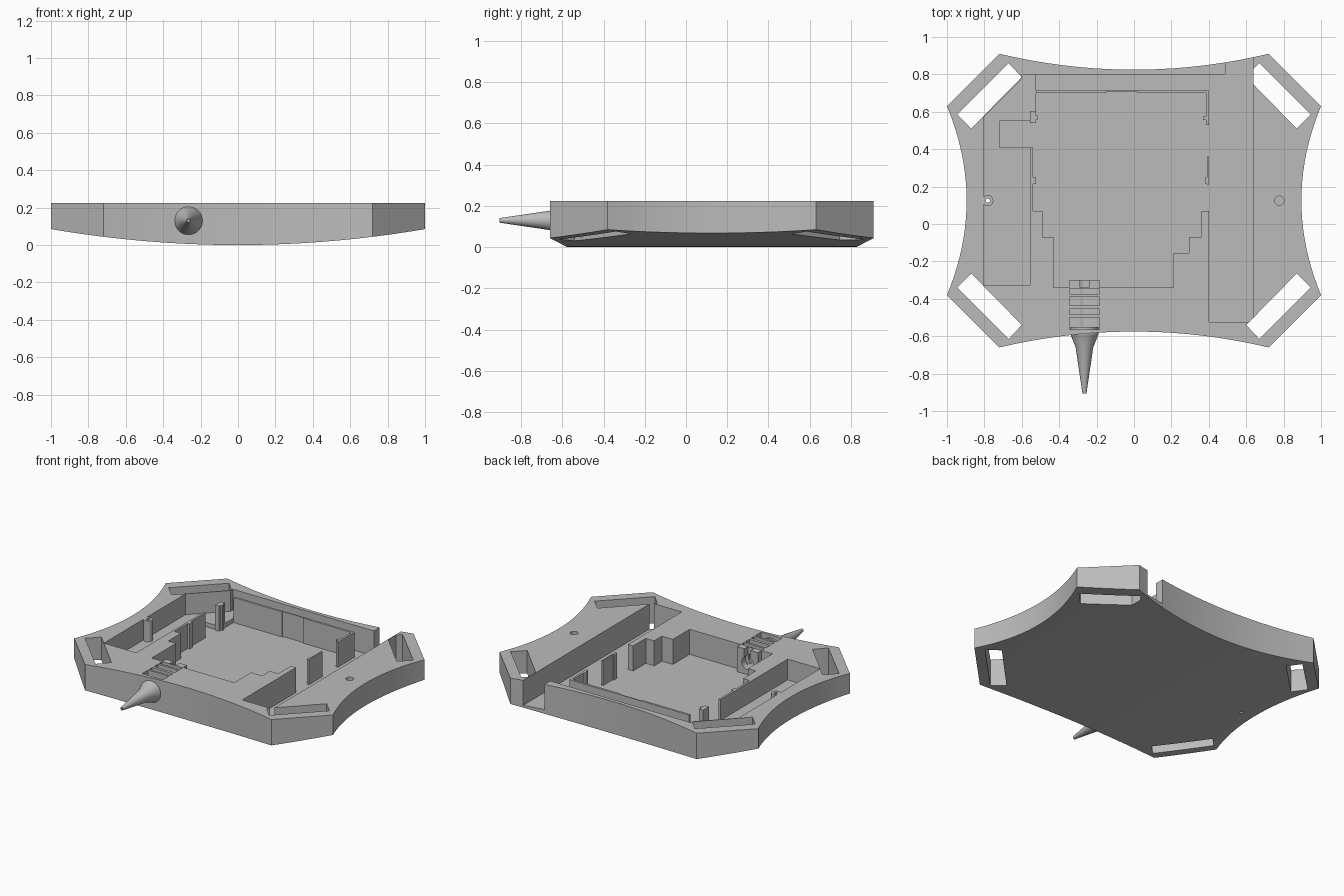
import bpy, bmesh, math
from mathutils import Matrix, Vector

if "Cube" in bpy.data.objects:
    bpy.data.objects.remove(bpy.data.objects["Cube"])

grey = bpy.data.materials.new("plain grey")
grey.use_nodes = True
grey.diffuse_color = (0.5, 0.5, 0.5, 1)
grey.node_tree.nodes["Principled BSDF"].inputs["Base Color"].default_value = (0.5, 0.5, 0.5, 1)

TOP = 0.225
FLOOR = 0.05


def add(name, bm):
    bmesh.ops.recalc_face_normals(bm, faces=bm.faces)
    mesh = bpy.data.meshes.new(name)
    bm.to_mesh(mesh)
    bm.free()
    mesh.materials.append(grey)
    ob = bpy.data.objects.new(name, mesh)
    bpy.context.collection.objects.link(ob)
    return ob


def prism(name, pts, lo, hi, along_y=False):
    """Extrude a flat outline along z, or an x-z outline along y."""
    bm = bmesh.new()
    place = (lambda p, h: (p[0], h, p[1])) if along_y else (lambda p, h: (p[0], p[1], h))
    face = bm.faces.new([bm.verts.new(place(p, lo)) for p in pts])
    new = bmesh.ops.extrude_face_region(bm, geom=[face])["geom"]
    shift = Vector(place((0, 0), hi - lo))
    bmesh.ops.translate(bm, verts=[v for v in new if isinstance(v, bmesh.types.BMVert)], vec=shift)
    return add(name, bm)


def box(name, x0, x1, y0, y1, z0=FLOOR - 0.005, z1=TOP):
    return prism(name, [(x0, y0), (x1, y0), (x1, y1), (x0, y1)], z0, z1)


def disc(x, y, r, n=24):
    return [(x + r * math.cos(i * math.tau / n), y + r * math.sin(i * math.tau / n)) for i in range(n)]


def boolean(target, cutter, operation="DIFFERENCE"):
    mod = target.modifiers.new("cut", "BOOLEAN")
    mod.operation, mod.solver, mod.object = operation, "EXACT", cutter
    bpy.context.view_layer.update()
    graph = bpy.context.evaluated_depsgraph_get()
    mesh = bpy.data.meshes.new_from_object(target.evaluated_get(graph))
    target.modifiers.clear()
    target.data = mesh
    bpy.data.objects.remove(cutter)


def bowed(a, b, mid, n=20):
    """Points from a to b, bowed so the middle passes through mid."""
    a, b, mid = Vector(a), Vector(b), Vector(mid)
    sag = mid - (a + b) / 2
    return [tuple(a.lerp(b, i / n) + sag * (1 - (2 * i / n - 1) ** 2)) for i in range(n + 1)]


# Tray body: concave outline crossed with a gently curved underside
outline = (bowed((-0.72, -0.66), (0.72, -0.66), (0, -0.575))
           + bowed((1, -0.38), (1, 0.63), (0.895, 0.125))
           + bowed((0.72, 0.91), (-0.72, 0.91), (0, 0.825))
           + bowed((-1, 0.63), (-1, -0.38), (-0.895, 0.125)))
tray = prism("tray_body", outline, -0.1, TOP)
belly = bowed((-1.01, 0.087), (1.01, 0.087), (0, 0), 32) + [(1.01, 0.5), (-1.01, 0.5)]
boolean(tray, prism("belly_shape", belly, -1, 1, True), "INTERSECT")

# Stepped main bay joined to the long side channel that opens at the back
main_bay = [(-0.525, 0.8), (-0.525, 0.55), (-0.72, 0.55), (-0.72, 0.41), (-0.54, 0.41),
            (-0.54, 0.07), (-0.49, 0.07), (-0.49, -0.07), (-0.43, -0.07), (-0.43, -0.34),
            (0.21, -0.34), (0.21, -0.155), (0.295, -0.155), (0.295, -0.07), (0.36, -0.07),
            (0.36, 0.07), (0.4, 0.07), (0.4, -0.525), (0.635, -0.525), (0.635, 1),
            (0.49, 1), (0.49, 0.8)]
boolean(tray, prism("bay_cutter", main_bay, FLOOR, 0.4))

# Shallower right side channel
side_bay = [(-0.805, -0.33), (-0.555, -0.33), (-0.555, 0.41), (-0.5, 0.41), (-0.5, 0.8),
            (-0.6, 0.8), (-0.6, 0.775), (-0.805, 0.57)]
boolean(tray, prism("side_cutter", side_bay, 0.08, 0.4))

# Strap slots through the four corners
slot = [(0.6, 0.785), (0.67, 0.86), (0.945, 0.585), (0.87, 0.51)]
clipped = [(0.64, 0.745), (0.64, 0.83)] + slot[1:]
for sx, back in ((1, True), (-1, True), (1, False), (-1, False)):
    pts = clipped if sx > 0 and back else slot
    pts = [(sx * x, y if back else 0.245 - y) for x, y in pts]
    boolean(tray, prism("slot_cutter", pts, -0.2, 0.4))

# Screw hole in the left rim
boolean(tray, prism("hole_cutter", disc(0.777, 0.125, 0.025), 0.1, 0.4))

# Cross grooves and bore for the nozzle mount
NX, NZ = -0.265, 0.13
for y0, y1 in ((-0.565, -0.5), (-0.485, -0.455), (-0.435, -0.39), (-0.375, -0.345)):
    boolean(tray, box("groove_cutter", NX - 0.08, NX + 0.08, y0, y1, 0.09, 0.4))
boolean(tray, prism("bore_cutter", disc(NX, NZ, 0.045), -0.56, -0.3, True))

# Hollow screw post in the right channel
post = prism("screw_post", disc(-0.782, 0.125, 0.03), 0.07, TOP)
for ob in (post, tray):
    boolean(ob, prism("pilot_cutter", disc(-0.782, 0.125, 0.012, 12), -0.1, 0.4))

# Nozzle clip: block with a bore and an open top
clip = box("nozzle_clip", NX - 0.08, NX + 0.08, -0.345, -0.3)
boolean(clip, prism("clip_bore", disc(NX, NZ, 0.045), -0.5, -0.2, True))
boolean(clip, box("clip_gap", NX - 0.025, NX + 0.025, -0.5, -0.2, NZ, 0.4))

# Thin partitions standing in the bay
box("back_partition_right", -0.525, -0.15, 0.7, 0.715)
box("back_partition_middle", -0.15, 0.015, 0.708, 0.715)
box("back_partition_left", 0.015, 0.4, 0.7, 0.715)
box("left_partition_back", 0.385, 0.4, 0.53, 0.7)
box("left_partition_lip", 0.37, 0.385, 0.555, 0.575)
box("left_partition_front", 0.39, 0.4, 0.21, 0.36)
box("left_partition_rib", 0.382, 0.39, 0.215, 0.25)
box("right_post", -0.555, -0.525, 0.54, 0.605)
box("right_post_lip", -0.525, -0.513, 0.56, 0.58)
box("right_partition_rib", -0.541, -0.525, 0.215, 0.25)

# Nozzle: turned profile of (radius, y)
profile = [(0, -0.55), (0.075, -0.55), (0.075, -0.59), (0.047, -0.66),
           (0.011, -0.905), (0.006, -0.905), (0.006, -0.88), (0, -0.88)]
bm = bmesh.new()
verts = [bm.verts.new((r, y, 0)) for r, y in profile]
edges = [bm.edges.new(pair) for pair in zip(verts, verts[1:])]
bmesh.ops.spin(bm, geom=verts + edges, cent=(0, 0, 0), axis=(0, 1, 0),
               angle=math.tau, steps=32)
bmesh.ops.remove_doubles(bm, verts=bm.verts, dist=0.0005)
bmesh.ops.transform(bm, matrix=Matrix.Translation((NX, 0, NZ)), verts=bm.verts)
nozzle = add("nozzle", bm)

# Smooth the curved parts, keeping hard edges crisp
bpy.ops.object.select_all(action="DESELECT")
for ob in (tray, post, clip, nozzle):
    ob.select_set(True)
bpy.context.view_layer.objects.active = tray
bpy.ops.object.shade_smooth_by_angle(angle=math.radians(20))
